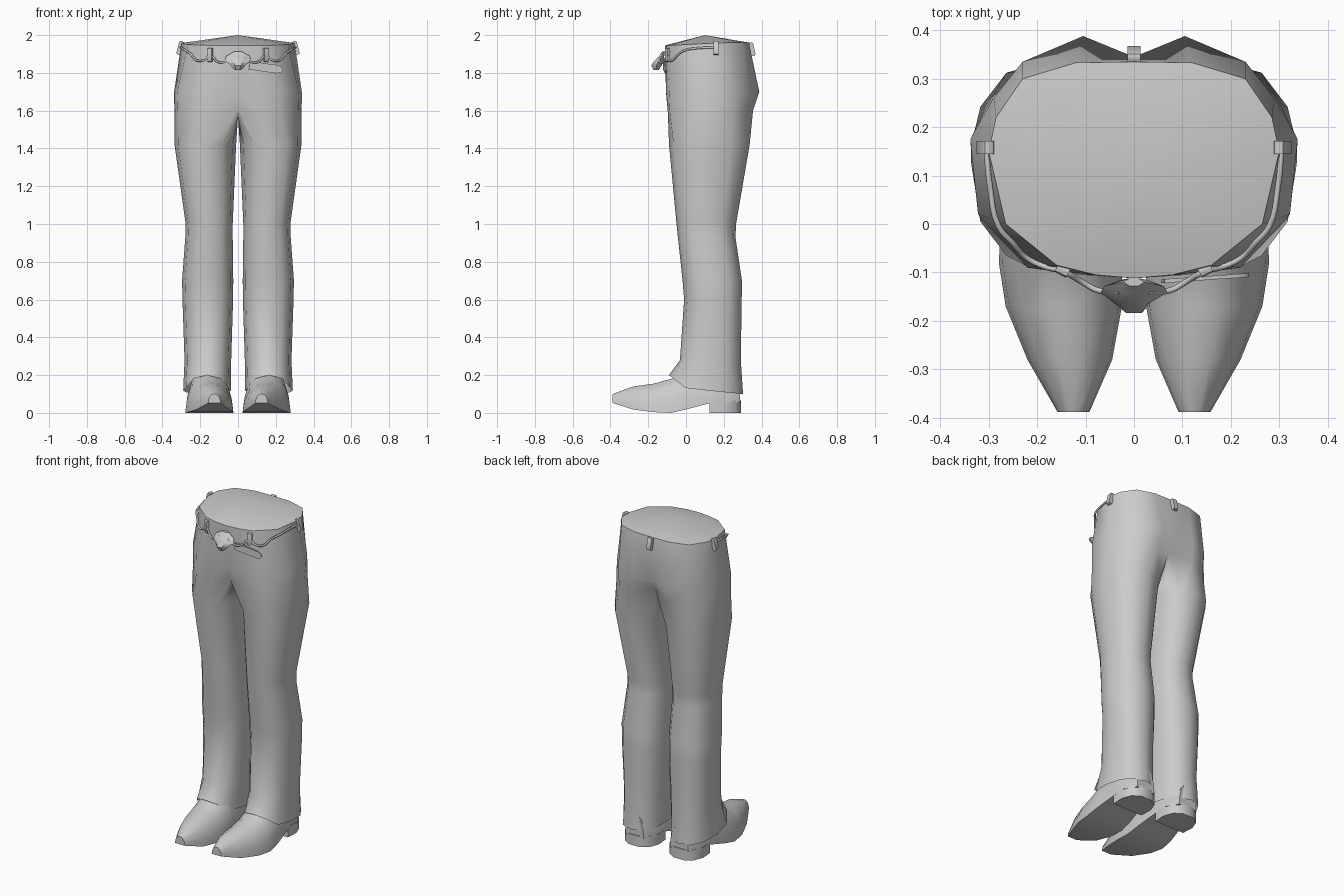
import bpy, bmesh, math
from mathutils import Vector, Matrix, Euler

if "Cube" in bpy.data.objects:
    bpy.data.objects.remove(bpy.data.objects["Cube"])


def make(name, bm, mirror=False, angle=50):
    """Turn a bmesh into a smooth-shaded object, optionally mirrored in x."""
    bmesh.ops.recalc_face_normals(bm, faces=bm.faces)
    me = bpy.data.meshes.new(name)
    bm.to_mesh(me)
    bm.free()
    ob = bpy.data.objects.new(name, me)
    bpy.context.collection.objects.link(ob)
    bpy.ops.object.select_all(action='DESELECT')
    ob.select_set(True)
    bpy.context.view_layer.objects.active = ob
    bpy.ops.object.shade_smooth_by_angle(angle=math.radians(angle))
    if mirror:
        m = ob.modifiers.new("Mirror", 'MIRROR')
        m.merge_threshold = 0.0005
    return ob


def bridge(bm, a, b, closed=True):
    n = min(len(a), len(b))
    for i in range(n if closed else n - 1):
        j = (i + 1) % n
        bm.faces.new((a[i], a[j], b[j], b[i]))


def loft(bm, rings):
    """Closed, capped loft through equal-length rings of points."""
    vs = [[bm.verts.new(p) for p in r] for r in rings]
    for a, b in zip(vs, vs[1:]):
        bridge(bm, a, b)
    bm.faces.new(vs[0])
    bm.faces.new(vs[-1])


# Trousers: half contours for waist, hips and crotch, then oval leg rings
bm = bmesh.new()
waist = [(0, -.112), (.08, -.105), (.16, -.085), (.265, 0), (.30, .15),
         (.285, .22), (.23, .30), (.12, .333), (0, .335)]
hips = [(0, -.106), (.11, -.105), (.22, -.09), (.322, .02), (.338, .175),
        (.29, .26), (.23, .335), (.105, .388), (0, .345)]
crotch = [(0, -.075, 1.60), (.11, -.096, 1.59), (.225, -.085, 1.58), (.318, .015, 1.57),
          (.337, .16, 1.57), (.30, .25, 1.58), (.235, .315, 1.59), (.12, .355, 1.60),
          (0, .30, 1.63), (0, .23, 1.58), (0, .12, 1.565), (0, 0, 1.57)]
w = [bm.verts.new((x, y, 1.945 + .05 * min(max(y + .1, 0), .3))) for x, y in waist]
h = [bm.verts.new((x, y, 1.70)) for x, y in hips]
c = [bm.verts.new(p) for p in crotch]
bridge(bm, w, h, False)
bridge(bm, h, c, False)
peak = bm.verts.new((0, .1, 2.0))
for i in range(8):
    bm.faces.new((w[i + 1], w[i], peak))

# z, inner x, outer x, front y, back y
legs = [(1.42, .010, .336, -.09, .337), (1.0, .028, .277, -.05, .265),
        (.93, .028, .279, -.043, .262), (.70, .025, .296, -.018, .296),
        (.60, .026, .294, -.010, .295), (.28, .036, .283, -.032, .290),
        (None, .038, .290, -.09, .302)]


def bulge(t):
    return math.copysign(abs(t) ** .85, t)


prev = c
for z, x0, x1, y0, y1 in legs:
    ring = []
    for k in range(12):
        a = math.radians(-120 + 30 * k)
        x = (x0 + x1) / 2 + (x1 - x0) / 2 * bulge(math.cos(a))
        y = (y0 + y1) / 2 + (y1 - y0) / 2 * bulge(math.sin(a))
        # the hem rises over the instep
        hz = z or (.13 - .1 * y if y > 0 else .13 + .78 * -y)
        ring.append(bm.verts.new((x, y, hz)))
    bridge(bm, prev, ring)
    prev = ring
make("trousers", bm, True, 60)

# Shoes: y, inner x, outer x, sole z, top z
section = [(0, 0), (1, 0), (.97, .35), (.86, .75), (.64, 1), (.36, 1), (.14, .75), (.03, .35)]
stations = [(-.388, .092, .158, .052, .10), (-.28, .045, .22, .018, .14),
            (-.17, .025, .265, .004, .155), (-.08, .024, .279, 0, .18),
            (0, .03, .275, .018, .23), (.12, .05, .255, .05, .24),
            (.22, .05, .255, .055, .22), (.285, .09, .215, .055, .20)]
bm = bmesh.new()
loft(bm, [[(x0 + u * (x1 - x0), y, z0 + v * (z1 - z0)) for u, v in section]
          for y, x0, x1, z0, z1 in stations])
make("shoes", bm, True, 50)

# Shoe heels: rounded at the back
bm = bmesh.new()
heel = [(.052, .125), (.253, .125), (.258, .20), (.235, .26), (.19, .29),
        (.115, .29), (.07, .26), (.047, .20)]
loft(bm, [[(x, y, z) for x, y in heel] for z in (0, .065)])
make("shoe_heels", bm, True, 50)


# Belt loops: small bevelled straps
def belt_loop(name, pos, rot, mirror):
    bm = bmesh.new()
    bmesh.ops.create_cube(bm, size=1, matrix=Matrix.Diagonal((.027, .024, .074, 1)))
    bmesh.ops.bevel(bm, geom=[e for e in bm.edges if abs(e.verts[0].co.x - e.verts[1].co.x) > .01],
                    offset=.009, segments=2, affect='EDGES', profile=.5)
    bm.transform(Matrix.Translation(pos) @ Euler([math.radians(r) for r in rot], 'XYZ').to_matrix().to_4x4())
    make(name, bm, mirror, 40)


belt_loop("front_belt_loops", (.147, -.094, 1.895), (0, 0, 27), True)
belt_loop("side_belt_loops", (.307, .158, 1.932), (-14, 0, 90), True)
belt_loop("back_belt_loop", (0, .35, 1.925), (13, 0, 0), False)

# Thin belt cord sagging between the loops
path = [(.03, -.14, 1.885), (.075, -.137, 1.857), (.11, -.118, 1.86), (.147, -.098, 1.892),
        (.185, -.088, 1.866), (.222, -.07, 1.868), (.25, -.04, 1.90), (.28, -.004, 1.92),
        (.297, .075, 1.932), (.305, .155, 1.935)]
cu = bpy.data.curves.new("belt", 'CURVE')
cu.dimensions = '3D'
cu.bevel_depth = .006
cu.bevel_resolution = 1
cu.use_fill_caps = True
for s in (1, -1):
    sp = cu.splines.new('BEZIER')
    sp.resolution_u = 4
    sp.bezier_points.add(len(path) - 1)
    for b, (x, y, z) in zip(sp.bezier_points, path):
        b.co = (s * x, y, z)
        b.handle_left_type = b.handle_right_type = 'AUTO'
bpy.context.collection.objects.link(bpy.data.objects.new("belt", cu))

# Buckle: tapered faceted wedge leaning forward, z, half width, front y, back y
bm = bmesh.new()
rings = []
for z, hw, y0, y1 in [(1.912, .022, -.128, -.112), (1.89, .062, -.142, -.115),
                      (1.866, .068, -.166, -.118), (1.84, .04, -.184, -.128),
                      (1.815, .018, -.172, -.145)]:
    ym = (y0 + y1) / 2
    rings.append([(-hw, ym, z), (-hw * .4, y0, z), (hw * .4, y0, z),
                  (hw, ym, z), (hw * .4, y1, z), (-hw * .4, y1, z)])
loft(bm, rings)
make("buckle", bm, False, 40)

# Loose belt end: flat strip with a rounded tip
bm = bmesh.new()
out = [(0, -.022), (.15, -.022), (.172, -.013), (.18, 0), (.172, .013), (.15, .022), (0, .022)]
loft(bm, [[(x, y, z) for x, z in out] for y in (-.004, .004)])
bm.transform(Matrix.Translation((.06, -.118, 1.84)) @
             Matrix.Rotation(math.radians(4), 4, 'Z') @ Matrix.Rotation(math.radians(8), 4, 'Y'))
make("belt_end", bm, False, 40)
